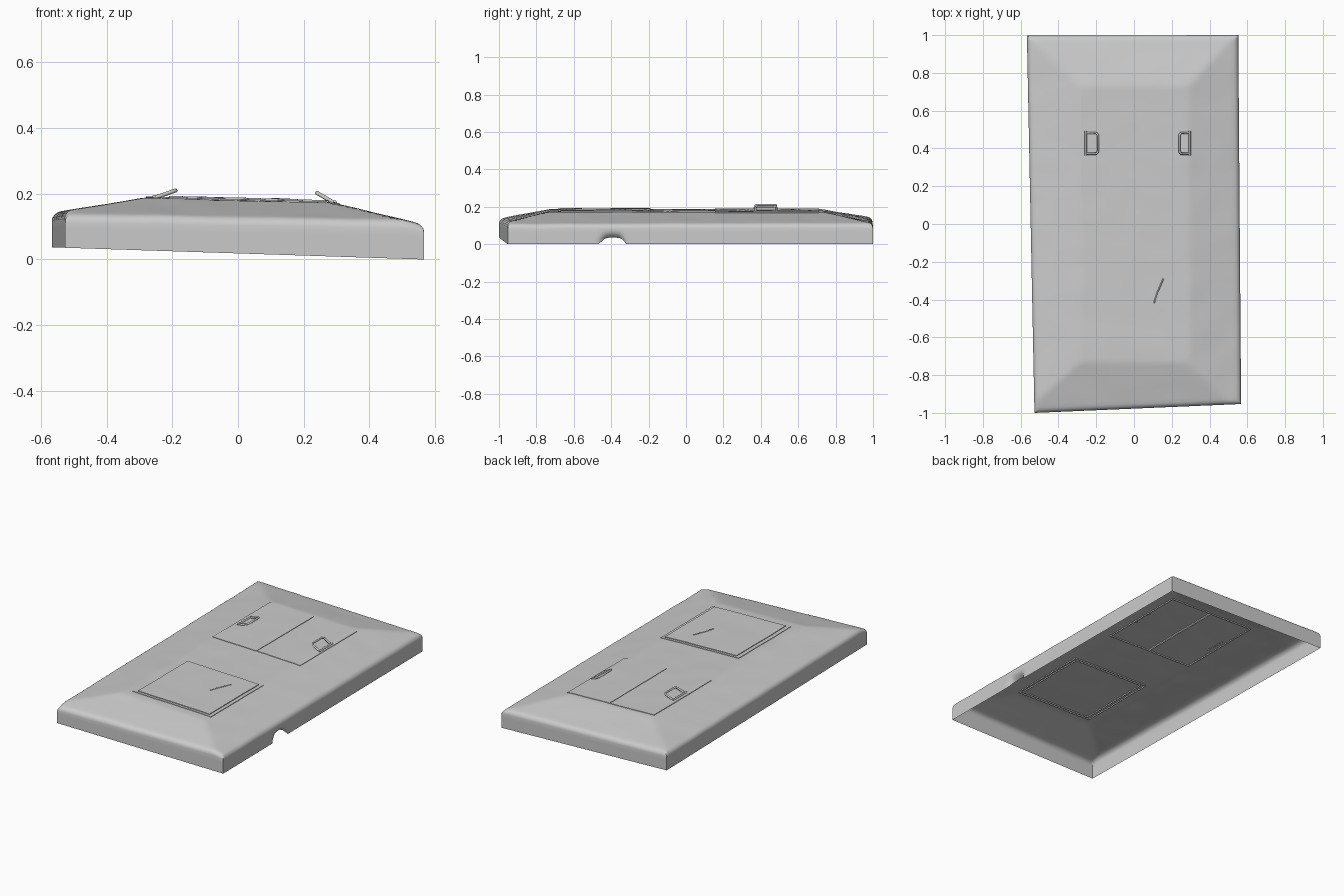
import bpy, bmesh, math
from mathutils import Vector, noise

if "Cube" in bpy.data.objects:
    bpy.data.objects.remove(bpy.data.objects["Cube"])


def smooth_shade(ob, angle=35):
    bpy.ops.object.select_all(action='DESELECT')
    ob.select_set(True)
    bpy.context.view_layer.objects.active = ob
    bpy.ops.object.shade_smooth_by_angle(angle=math.radians(angle))


def roof(x, y):
    """Height of the hipped lid, tilted slightly down towards +x."""
    eave = 0.142 - 0.028 * (x + 0.53) / 1.07
    z = min(0.187 - 0.027 * (x + 0.25),
            0.147 + (x + 0.53) * 0.165,
            0.112 + (0.54 - x) * 0.24,
            eave + (y + 0.97) * 0.22,
            eave + (0.99 - y) * 0.20)
    return z + 0.002 * noise.noise(Vector((x * 7, y * 7, 0)))


def skin(name, us, vs, place, skirt):
    """Grid surface with rows of open skirt running down from its border."""
    bm = bmesh.new()
    nu, nv = len(us), len(vs)
    g = [[bm.verts.new(place(u, v)) for u in us] for v in vs]
    for j in range(nv - 1):
        for i in range(nu - 1):
            bm.faces.new((g[j][i], g[j][i + 1], g[j + 1][i + 1], g[j + 1][i]))
    ring = ([g[0][i] for i in range(nu - 1)] + [g[j][-1] for j in range(nv - 1)]
            + [g[-1][i] for i in range(nu - 1, 0, -1)] + [g[j][0] for j in range(nv - 1, 0, -1)])
    tops = [v.co.copy() for v in ring]
    for row in range(skirt(tops[0], 0)):
        low = [bm.verts.new(skirt(c, row + 1)) for c in tops]
        n = len(ring)
        for i in range(n):
            k = (i + 1) % n
            bm.faces.new((ring[i], low[i], low[k], ring[k]))
        ring = low
    me = bpy.data.meshes.new(name)
    bm.to_mesh(me)
    bm.free()
    ob = bpy.data.objects.new(name, me)
    bpy.context.collection.objects.link(ob)
    smooth_shade(ob)
    return ob


# Slab: lid with rounded eaves and four walls, open underneath
def lines(n, length, r):
    e = [r * t / length for t in (0, 0.08, 0.3, 0.6)]
    inner = [-1 + 2 * r / length + (2 - 4 * r / length) * i / n for i in range(n + 1)]
    return [-1 + 2 * t for t in e] + inner + [1 - 2 * t for t in reversed(e)]


R = 0.025
corners = [Vector(c) for c in ((-0.527, -1.0), (0.567, -0.953), (0.552, 1.0), (-0.567, 0.997))]


def slab_point(u, v):
    s, t = (u + 1) / 2, (v + 1) / 2
    p = corners[0].lerp(corners[1], s).lerp(corners[3].lerp(corners[2], s), t)
    d = min((1 - abs(u)) * 0.555, (1 - abs(v)) * 0.985, R)
    drop = R - math.sqrt(max(0, R * R - (R - d) ** 2))
    return p.x, p.y, roof(p.x, p.y) - drop * 0.9


def slab_skirt(c, row):
    rows = 4
    if row == 0:
        return rows
    base = 0.037 * (0.567 - c.x) / 1.134
    x = c.x
    # Dented notch low on the right wall
    if c.x > 0.5 and abs(c.y + 0.39) < 0.07:
        k = 1 - (abs(c.y + 0.39) / 0.07) ** 4
        base += 0.035 * k
        x -= 0.03 * k * (row / rows) ** 3
    return x, c.y, c.z + (base - c.z) * row / rows


skin("slab", lines(48, 1.11, R), lines(100, 1.97, R), slab_point, slab_skirt)


# Hatch plates laid over the lid
def plate(name, x0, x1, y0, y1, lift):
    def put(u, v):
        return u, v, roof(u, v) + lift

    def skirt(c, row):
        return 1 if row == 0 else (c.x, c.y, c.z - lift - 0.008)
    xs = [x0 + (x1 - x0) * i / 16 for i in range(17)]
    ys = [y0 + (y1 - y0) * i / 16 for i in range(17)]
    return skin(name, xs, ys, put, skirt)


plate("lower_hatch_frame", -0.235, 0.295, -0.685, -0.175, 0.003)
plate("lower_hatch_lid", -0.21, 0.275, -0.67, -0.19, 0.007)
plate("upper_hatch_left", -0.28, 0.017, 0.155, 0.71, 0.003)
plate("upper_hatch_right", 0.023, 0.31, 0.155, 0.71, 0.003)


def tube(name, pts, radius):
    cu = bpy.data.curves.new(name, 'CURVE')
    cu.dimensions = '3D'
    cu.bevel_depth = radius
    cu.bevel_resolution = 2
    cu.use_fill_caps = True
    sp = cu.splines.new('POLY')
    sp.points.add(len(pts) - 1)
    for p, c in zip(sp.points, pts):
        p.co = (*c, 1)
    ob = bpy.data.objects.new(name, cu)
    bpy.context.collection.objects.link(ob)
    return ob


# Tilted grab handles leaning towards the centre
def handle(name, xb, xt, zt):
    zb, y0, y1, b = roof(xb, 0.43), 0.372, 0.482, 0.012
    xm, zm = xt + (xb - xt) * 0.15, zt + (zb - zt) * 0.15
    tube(name, [(xb, y0, zb), (xm, y0, zm), (xt, y0 + b, zt),
                (xt, y1 - b, zt), (xm, y1, zm), (xb, y1, zb)], 0.006)
    tube(name + "_hinge", [(xb, y0 - 0.01, zb + 0.003), (xb, y1 + 0.01, zb + 0.003)], 0.006)


handle("left_handle", -0.255, -0.19, 0.210)
handle("right_handle", 0.295, 0.24, 0.203)

# Raised scratch on the lower hatch
tube("scratch", [(x, y, roof(x, y) + 0.006) for x, y in
                 ((0.105, -0.42), (0.125, -0.36), (0.155, -0.29))], 0.004)
